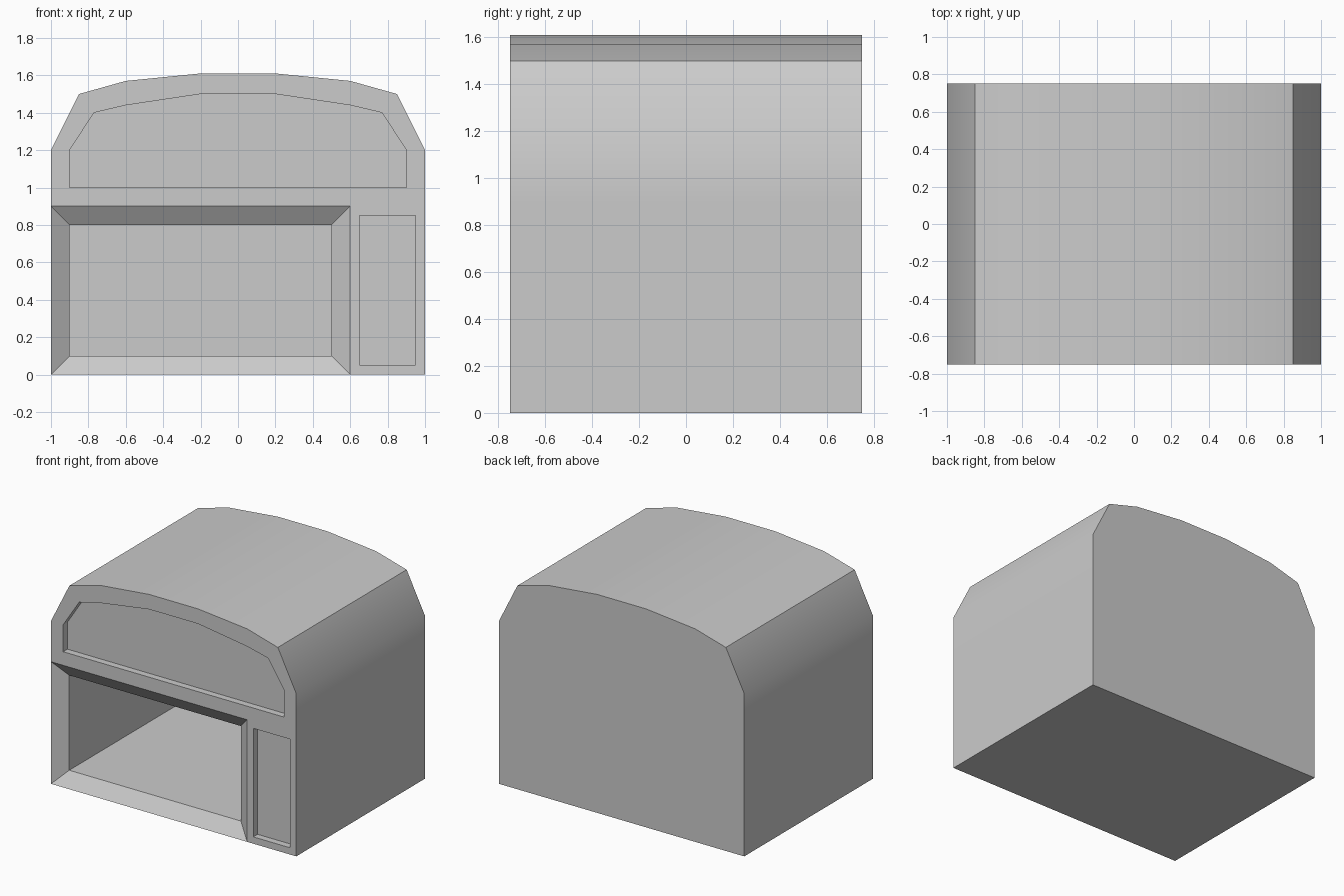
import bpy, bmesh, math

if "Cube" in bpy.data.objects:
    bpy.data.objects.remove(bpy.data.objects["Cube"])

FRONT, BACK = -0.75, 0.75
bm = bmesh.new()


def loop(points, y):
    return [bm.verts.new((x, y, z)) for x, z in points]


def band(a, b):
    """Quads joining two loops of equal length."""
    n = len(a)
    for i in range(n):
        j = (i + 1) % n
        bm.faces.new((a[i], a[j], b[j], b[i]))


def steps(loops, cap=True):
    """Band successive (points, y) loops and cap the last one."""
    made = [loop(p, y) for p, y in loops]
    for a, b in zip(made, made[1:]):
        band(a, b)
    if cap:
        bm.faces.new(made[-1])


def rect(x0, x1, z0, z1):
    return [(x0, z0), (x1, z0), (x1, z1), (x0, z1)]


def arch(half):
    """Mirror the right half of a roof line."""
    return half + [(-x, z) for x, z in reversed(half)]


# Outer walls, arched roof, floor and back
roof = arch([(1, 1.2), (0.85, 1.5), (0.6, 1.57), (0.2, 1.61)])
outline = [(-1, 0), (0.6, 0), (1, 0), (1, 0.9)] + roof + [(-1, 0.9)]
steps([(outline, FRONT), (outline, BACK)])

# Upper facade with recessed sign panel
panel = [(-0.9, 1), (0.6, 1), (0.9, 1)] + arch([(0.9, 1.2), (0.77, 1.4), (0.6, 1.44), (0.2, 1.5)])
facade = [(-1, 0.9), (0.6, 0.9), (1, 0.9)] + roof
steps([(facade, FRONT), (panel, FRONT), (panel, FRONT + 0.05)])

# Side pier with recessed door
door = rect(0.65, 0.95, 0.05, 0.85)
steps([(rect(0.6, 1, 0, 0.9), FRONT), (door, FRONT), (door, FRONT + 0.05)])

# Large garage opening: bevelled frame, then deep interior
inner = rect(-0.9, 0.5, 0.1, 0.8)
steps([(rect(-1, 0.6, 0, 0.9), FRONT), (inner, FRONT + 0.07), (inner, 0.65)])

bmesh.ops.remove_doubles(bm, verts=bm.verts, dist=0.0005)
bmesh.ops.recalc_face_normals(bm, faces=bm.faces)
mesh = bpy.data.meshes.new("garage_building")
bm.to_mesh(mesh)
bm.free()
garage = bpy.data.objects.new("garage_building", mesh)
bpy.context.collection.objects.link(garage)

# Soft roof and eaves, crisp corners
bpy.context.view_layer.objects.active = garage
garage.select_set(True)
bpy.ops.object.shade_smooth_by_angle(angle=math.radians(30))
